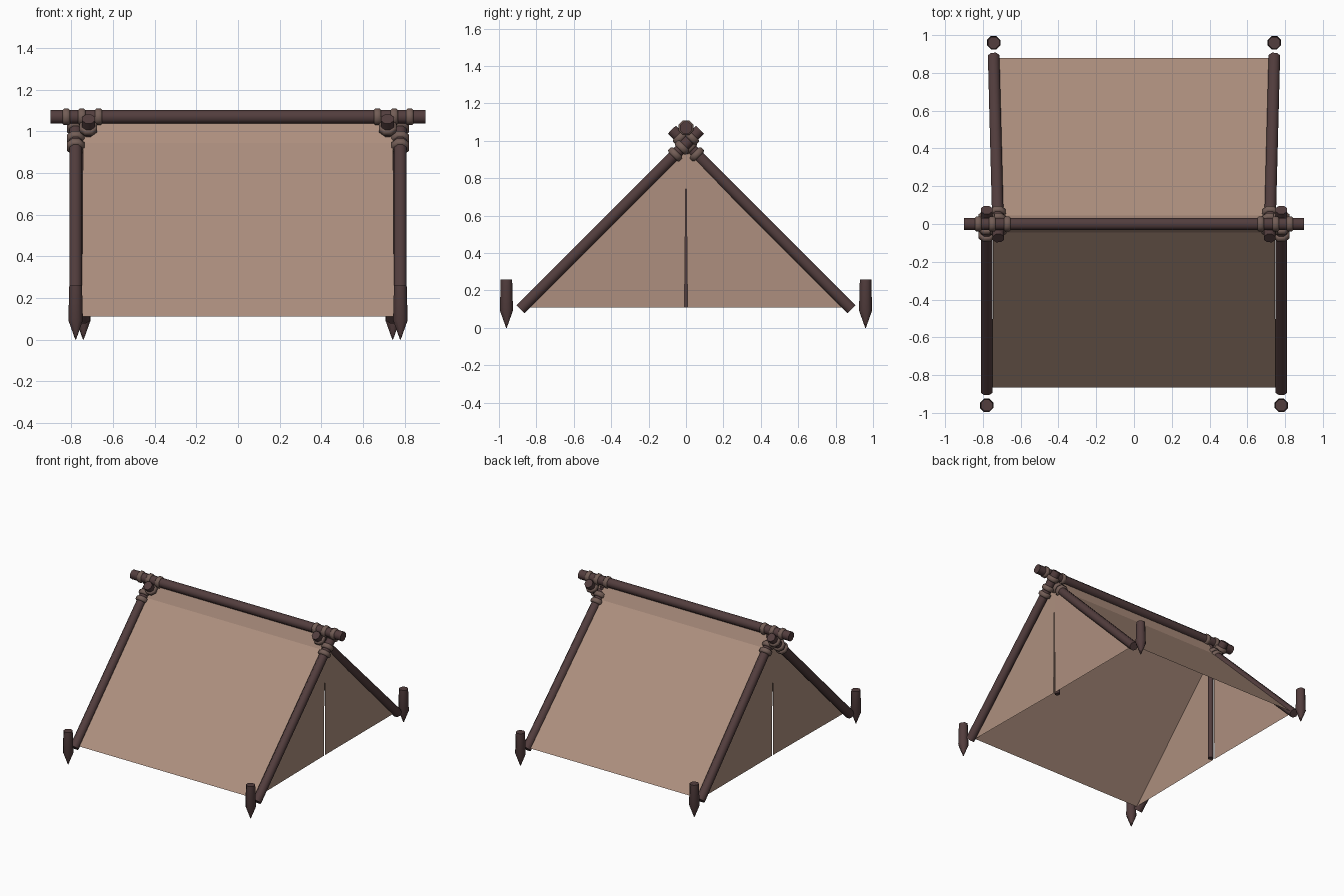
import bpy, bmesh, math
from mathutils import Vector

cube = bpy.data.objects.get("Cube")
if cube:
    bpy.data.objects.remove(cube, do_unlink=True)


def material(name, rgb):
    m = bpy.data.materials.new(name)
    m.use_nodes = True
    m.diffuse_color = (*rgb, 1)
    m.node_tree.nodes["Principled BSDF"].inputs["Base Color"].default_value = (*rgb, 1)
    return m


WOOD = material("dark wood", (0.085, 0.047, 0.047))
ROPE = material("rope brown", (0.17, 0.11, 0.093))
CANVAS = material("tan canvas", (0.42, 0.275, 0.21))


def finish(name, bm, mat, smooth=True):
    me = bpy.data.meshes.new(name)
    bm.to_mesh(me)
    bm.free()
    me.materials.append(mat)
    if smooth:
        me.polygons.foreach_set("use_smooth", [True] * len(me.polygons))
        me.set_sharp_from_angle(angle=math.radians(50))
    ob = bpy.data.objects.new(name, me)
    bpy.context.collection.objects.link(ob)
    return ob


def turned(name, start, end, profile, mat, sides=8):
    """Lathe along start-end; profile holds (fraction of length, radius)."""
    start, end = Vector(start), Vector(end)
    axis = end - start
    rot = axis.to_track_quat('Z', 'Y')
    bm = bmesh.new()
    rings = []
    for t, r in profile:
        ring = []
        for i in range(sides):
            a = math.tau * (i + 0.5) / sides
            ring.append(bm.verts.new(start + axis * t + rot @ Vector((r * math.cos(a), r * math.sin(a), 0))))
        rings.append(ring)
    for a, b in zip(rings, rings[1:]):
        for i in range(sides):
            j = (i + 1) % sides
            bm.faces.new((a[i], a[j], b[j], b[i]))
    bm.faces.new(rings[0][::-1])
    bm.faces.new(rings[-1])
    return finish(name, bm, mat)


def pole(name, start, end, r):
    return turned(name, start, end, [(0, r), (1, r)], WOOD)


def lashing(name, centre, direction, r=0.046, width=0.036):
    half = Vector(direction).normalized() * width / 2
    c = Vector(centre)
    return turned(name, c - half, c + half,
                  [(0, r * 0.8), (0.2, r), (0.8, r), (1, r * 0.8)], ROPE)


def sheet(name, polygons):
    bm = bmesh.new()
    for poly in polygons:
        bm.faces.new([bm.verts.new(p) for p in poly])
    bmesh.ops.remove_doubles(bm, verts=bm.verts, dist=0.0001)
    return finish(name, bm, CANVAS, smooth=False)


# Ridge pole
RIDGE = 1.07
pole("ridge_pole", (-0.9, 0, RIDGE), (0.9, 0, RIDGE), 0.035)

for side, s in (("left", 1), ("right", -1)):
    # Leaning poles, crossing under the ridge, with a stake beyond each foot
    for end, d, x_foot, x_top in (("front", -1, 0.78, 0.78), ("back", 1, 0.743, 0.718)):
        foot = Vector((s * x_foot, d * 0.885, 0.1))
        top = Vector((s * x_top, -d * 0.075, 1.06))
        pole(f"{end}_{side}_pole", foot, top, 0.033)
        turned(f"{end}_{side}_stake", (s * x_foot, d * 0.96, 0), (s * x_foot, d * 0.96, 0.26),
               [(0, 0.002), (0.36, 0.038), (1, 0.033)], WOOD)
        for n, t in enumerate((0.862, 0.9, 0.955)):
            lashing(f"{end}_{side}_pole_lashing_{n}", foot.lerp(top, t), top - foot)
    # Lashings on the ridge
    for n, x in enumerate((0.825, 0.75, 0.67)):
        lashing(f"{side}_ridge_lashing_{n}", (s * x, 0, RIDGE), (1, 0, 0), 0.043)
    # Upright inside the end wall
    pole(f"{side}_upright", (s * 0.712, 0, 0.11), (s * 0.712, 0, 1.03), 0.02)

# Canvas roof, draped over the ridge
section = [(-0.865, 0.11), (-0.045, 0.945), (0, 1.045), (0.045, 0.945), (0.88, 0.11)]
widths = [0.75, 0.745, 0.74, 0.735, 0.74]
rows = list(zip(widths, section))
sheet("canvas_roof", [[(-w0, *p0), (w0, *p0), (w1, *p1), (-w1, *p1)]
                      for (w0, p0), (w1, p1) in zip(rows, rows[1:])])

# End walls, each two flaps parted by a narrow slit
for side, s in (("left", 1), ("right", -1)):
    apex, slit_top = (s * 0.74, 0, 1.045), (s * 0.74, 0, 0.87)
    sheet(f"{side}_end_wall",
          [[(s * w, *foot), (s * 0.74, d * 0.008, 0.11), slit_top, apex, (s * 0.74, *knee)]
           for d, w, foot, knee in ((-1, 0.75, section[0], section[1]),
                                    (1, 0.74, section[-1], section[-2]))])
